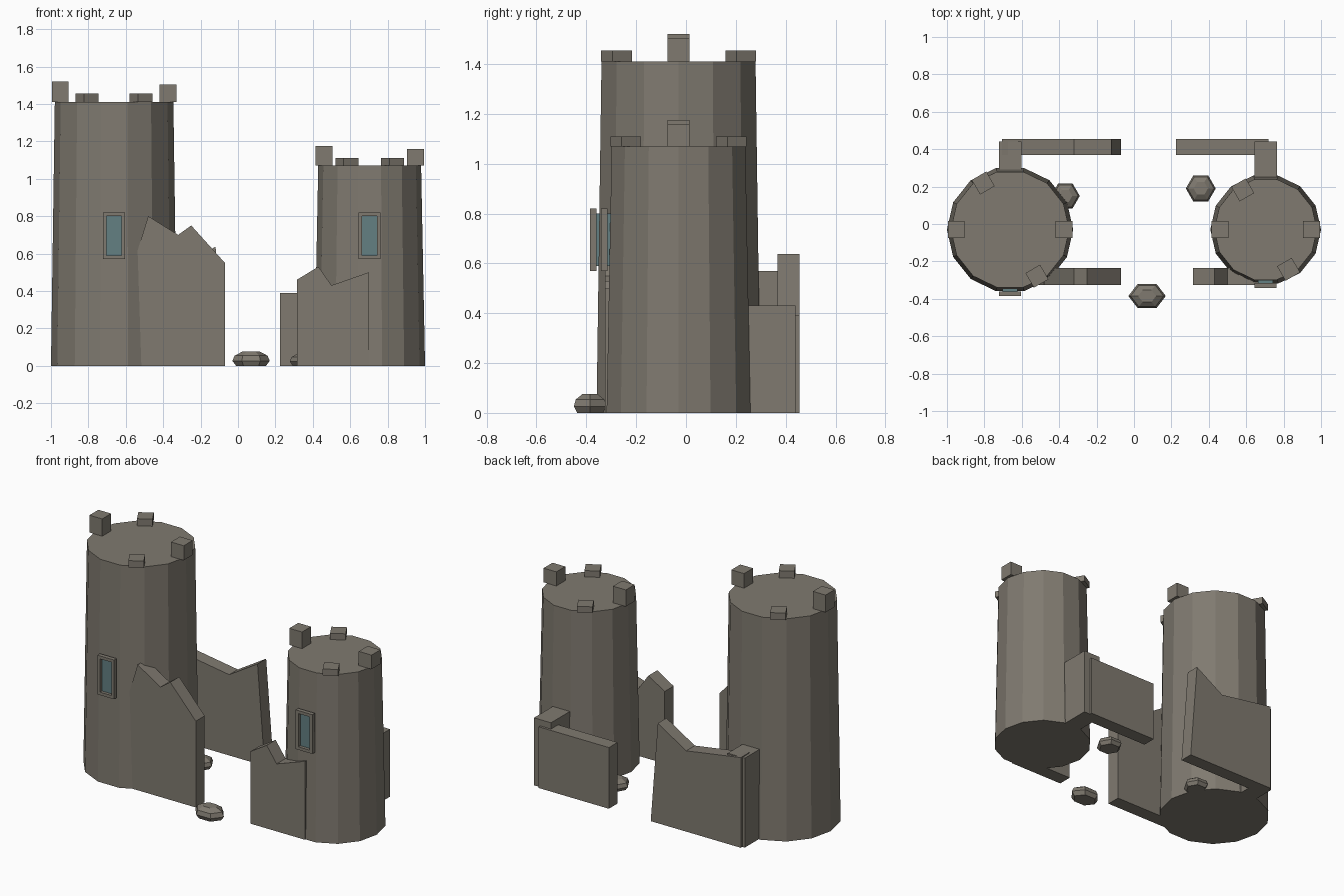
import bpy, bmesh, math
from mathutils import Matrix, Vector

if "Cube" in bpy.data.objects:
    bpy.data.objects.remove(bpy.data.objects["Cube"])


def material(name, rgb):
    m = bpy.data.materials.new(name)
    m.diffuse_color = (*rgb, 1)
    m.use_nodes = True
    m.node_tree.nodes["Principled BSDF"].inputs["Base Color"].default_value = m.diffuse_color
    return m


STONE = material("weathered stone", (0.215, 0.195, 0.162))
GLASS = material("teal glass", (0.125, 0.215, 0.225))


def finish(name, bm, mat):
    bmesh.ops.recalc_face_normals(bm, faces=bm.faces[:])
    me = bpy.data.meshes.new(name)
    bm.to_mesh(me)
    bm.free()
    me.materials.append(mat)
    ob = bpy.data.objects.new(name, me)
    bpy.context.collection.objects.link(ob)
    return ob


def add_box(bm, lo, hi, turn=0):
    """Box from corner to corner, turned about its own upright axis."""
    lo, hi = Vector(lo), Vector(hi)
    m = (Matrix.Translation((lo + hi) / 2) @ Matrix.Rotation(turn, 4, 'Z')
         @ Matrix.Diagonal((*(hi - lo), 1)))
    bmesh.ops.create_cube(bm, size=1, matrix=m)


def box(name, lo, hi, mat=STONE):
    bm = bmesh.new()
    add_box(bm, lo, hi)
    return finish(name, bm, mat)


def wall(name, profile, y0, y1):
    """Broken wall: an x-z outline pushed through y."""
    bm = bmesh.new()
    f = bm.faces.new([bm.verts.new((x, y0, z)) for x, z in profile])
    ext = bmesh.ops.extrude_face_region(bm, geom=[f])
    verts = [g for g in ext["geom"] if isinstance(g, bmesh.types.BMVert)]
    bmesh.ops.translate(bm, verts=verts, vec=(0, y1 - y0, 0))
    return finish(name, bm, STONE)


def rings(name, cx, cy, sides, layers, mat=STONE):
    """Stacked polygon rings (rx, ry, z), capped at both ends."""
    bm = bmesh.new()
    loops = []
    for rx, ry, z in layers:
        loops.append([bm.verts.new((cx + rx * math.cos(i * math.tau / sides),
                                    cy + ry * math.sin(i * math.tau / sides), z))
                      for i in range(sides)])
    for a, b in zip(loops, loops[1:]):
        for i in range(sides):
            j = (i + 1) % sides
            bm.faces.new((a[i], a[j], b[j], b[i]))
    bm.faces.new(loops[0][::-1])
    bm.faces.new(loops[-1])
    return finish(name, bm, mat)


def tower(side, cx, r0, r1, h, ring, tall_l, tall_r, short, win_y, link_h):
    cy = -0.03
    rings(side + "_tower", cx, cy, 14, [(r0, r0, 0), (r1, r1, h)])
    # surviving battlements
    bm = bmesh.new()
    for deg, top in ((0, tall_r), (120, short), (180, tall_l), (300, short)):
        a = math.radians(deg)
        x, y = cx + ring * math.cos(a), cy + ring * math.sin(a)
        add_box(bm, (x - .045, y - .045, h), (x + .045, y + .045, top), a)
    finish(side + "_battlements", bm, STONE)
    # window: four frame bars with the pane behind
    bm = bmesh.new()
    x0, x1, z0, z1, t = cx - .059, cx + .059, .57, .82, .019
    y0, y1 = win_y, win_y + .026
    add_box(bm, (x0, y0, z0), (x0 + t, y1, z1))
    add_box(bm, (x1 - t, y0, z0), (x1, y1, z1))
    add_box(bm, (x0 + t, y0, z0), (x1 - t, y1, z0 + t))
    add_box(bm, (x0 + t, y0, z1 - t), (x1 - t, y1, z1))
    finish(side + "_window_frame", bm, STONE)
    box(side + "_window_pane", (x0 + t, y1 - .006, z0 + t),
        (x1 - t, y1 + .03, z1 - t), GLASS)
    # short wall linking the tower to the back wall
    box(side + "_link_wall", (cx - .06, 0.1, 0), (cx + .06, .44, link_h))


tower("left", -.6625, .3375, .317, 1.41, .2875, 1.52, 1.503, 1.455, -.386, .57)
tower("right", .704, .296, .275, 1.07, .245, 1.176, 1.16, 1.11, -.341, .43)

# broken curtain walls
wall("left_front_wall", [(-.66, 0), (-.07, 0), (-.07, .55), (-.25, .75),
                         (-.32, .70), (-.48, .80), (-.57, .51), (-.66, .45)],
     -.325, -.235)
wall("right_front_wall", [(.315, 0), (.70, 0), (.70, .50), (.50, .43),
                          (.43, .53), (.315, .46)], -.325, -.235)
wall("left_back_wall", [(-.705, 0), (-.07, 0), (-.12, .637), (-.32, .515),
                        (-.705, .575)], .368, .455)
wall("right_back_wall", [(.225, 0), (.72, 0), (.72, .39), (.225, .39)],
     .368, .455)

# fallen rubble
for name, x, y, rx, ry, h in (("front_rubble", .07, -.385, .10, .075, .075),
                              ("right_rubble", .357, .19, .08, .08, .065),
                              ("left_rubble", -.367, .15, .077, .077, .065)):
    rings(name, x, y, 6, [(rx * k, ry * k, h * z) for k, z in
                          ((.8, 0), (1, .35), (.88, .72), (.48, 1))])
